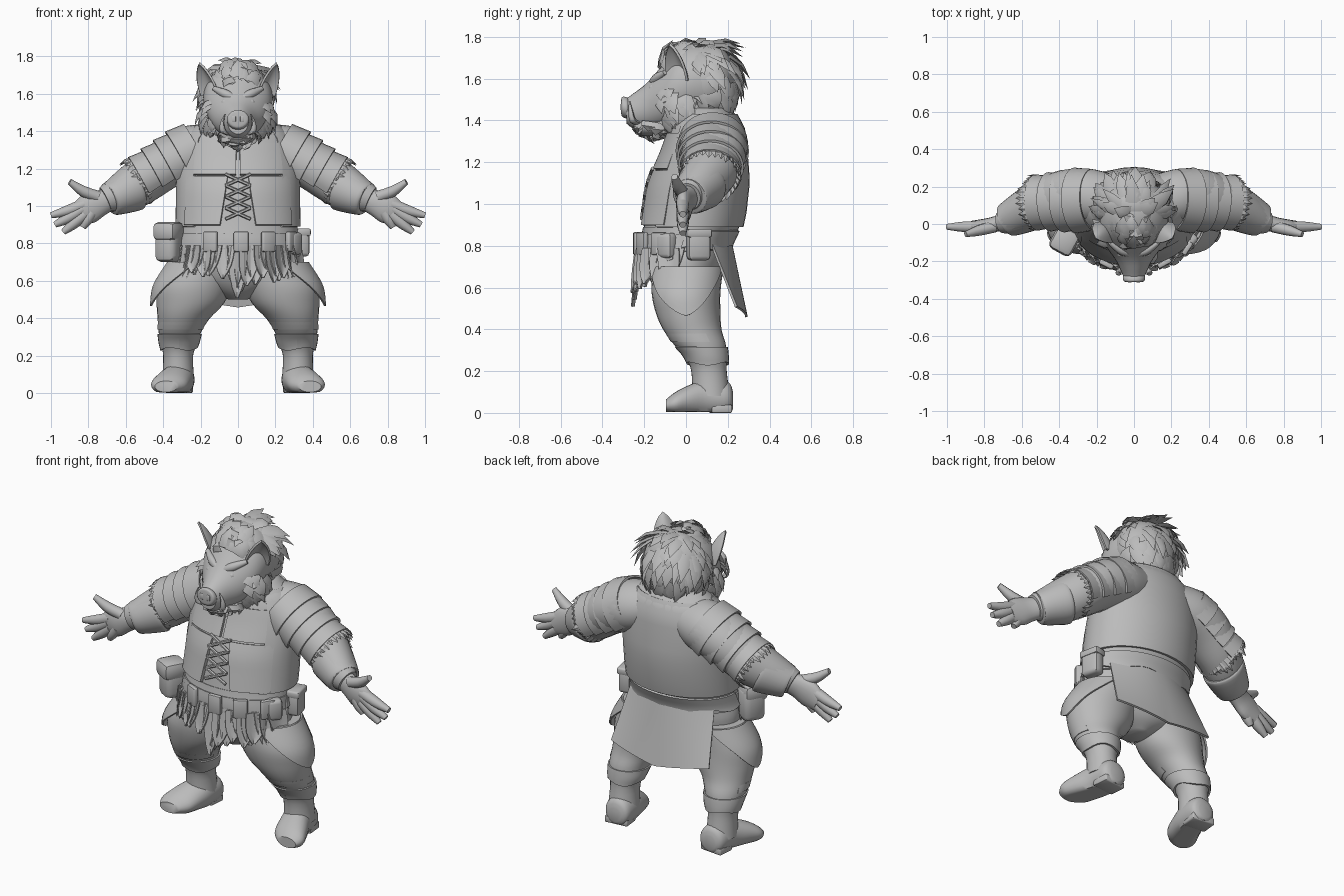
import bpy, bmesh, math, random
from mathutils import Vector, Matrix

random.seed(4)
X, Y, Z = Vector((1, 0, 0)), Vector((0, 1, 0)), Vector((0, 0, 1))
if "Cube" in bpy.data.objects:
    bpy.data.objects.remove(bpy.data.objects["Cube"])

grey = bpy.data.materials.new("plain grey")
grey.use_nodes = True
grey.diffuse_color = (.5, .5, .5, 1)
grey.node_tree.nodes["Principled BSDF"].inputs["Base Color"].default_value = (.5, .5, .5, 1)


def finish(name, bm, mirror=False, thick=0, angle=45):
    bmesh.ops.remove_doubles(bm, verts=bm.verts, dist=.0005)
    bmesh.ops.recalc_face_normals(bm, faces=bm.faces)
    if thick:
        bmesh.ops.solidify(bm, geom=bm.faces[:], thickness=thick)
        bmesh.ops.recalc_face_normals(bm, faces=bm.faces)
    mesh = bpy.data.meshes.new(name)
    bm.to_mesh(mesh)
    bm.free()
    mesh.materials.append(grey)
    obj = bpy.data.objects.new(name, mesh)
    bpy.context.collection.objects.link(obj)
    bpy.ops.object.select_all(action='DESELECT')
    obj.select_set(True)
    bpy.context.view_layer.objects.active = obj
    bpy.ops.object.shade_smooth_by_angle(angle=math.radians(angle))
    if mirror:
        obj.modifiers.new("mirror", 'MIRROR').use_mirror_merge = False


def spline(rows, steps=4):
    """Smooth curve through rows of numbers."""
    rows, out = [Vector(r) for r in rows], []
    for i in range(len(rows) - 1):
        a, b, c, d = (rows[min(max(k, 0), len(rows) - 1)] for k in range(i - 1, i + 3))
        for s in range(steps):
            t = s / steps
            out.append(b + (c - a) * (t / 2) + (a * 2 - b * 5 + c * 4 - d) * (t * t / 2)
                       + (b * 3 - a - c * 3 + d) * (t ** 3 / 2))
    return out + [rows[-1]]


def loft(bm, rows, hint, axis=None, n=20, steps=4, floor=-1):
    """Skin elliptical rings given as x, y, z, side radius, hint radius."""
    rows = spline(rows, steps)
    axis = axis or (rows[-1].to_3d() - rows[0].to_3d()).normalized()
    u = axis.cross(hint).normalized()
    v = u.cross(axis)
    rings = []
    for r in rows:
        ring = []
        for k in range(n):
            t = math.tau * k / n
            p = r.to_3d() + u * r[3] * math.cos(t) + v * r[4] * math.sin(t)
            p.z = max(p.z, floor)
            ring.append(bm.verts.new(p))
        rings.append(ring)
    for a, b in zip(rings, rings[1:]):
        for k in range(n):
            j = (k + 1) % n
            bm.faces.new((a[k], a[j], b[j], b[k]))
    bm.faces.new(rings[0])
    bm.faces.new(rings[-1])
    return bm


def grid(bm, f, nu, nv):
    rows = [[bm.verts.new(f(i / nu, j / nv)) for i in range(nu + 1)] for j in range(nv + 1)]
    for a, b in zip(rows, rows[1:]):
        for i in range(nu):
            bm.faces.new((a[i], a[i + 1], b[i + 1], b[i]))
    return bm


def skin(rows, a, z, off=0):
    """Point on a vertical loft; angle zero faces front."""
    rows = sorted(spline(rows), key=lambda r: r.z)
    z = min(max(z, rows[0].z), rows[-1].z)
    k = next(i for i in range(1, len(rows)) if rows[i].z >= z)
    r = rows[k - 1].lerp(rows[k], (z - rows[k - 1].z) / (rows[k].z - rows[k - 1].z))
    return Vector((r[0] + (r[3] + off) * math.sin(a), r[1] - (r[4] + off) * math.cos(a), z))


def panel(name, rows, a, b, low, high, off, thick=.02, mirror=False, flare=0, wave=0, open_low=0):
    def f(u, v):
        z = low + (high - low) * v + wave * math.sin(u * 19) * (1 - v)
        return skin(rows, a + open_low * (1 - v) * (1 - u) + (b - a) * u, z, off + flare * (1 - v))
    finish(name, grid(bmesh.new(), f, 28, 8), mirror, thick)


def block(name, at, size, turn=0, mirror=False, round=.02):
    bm = bmesh.new()
    m = Matrix.Translation(at) @ Matrix.Rotation(turn, 4, 'Z') @ Matrix.Diagonal((*size, 1))
    bmesh.ops.create_cube(bm, size=1, matrix=m)
    bmesh.ops.bevel(bm, geom=bm.edges[:], offset=round, segments=2, profile=.5, affect='EDGES')
    finish(name, bm, mirror)


def tuft(bm, base, way, normal, length, width):
    """Flat curved lock of hair ending in a point."""
    way = way.normalized()
    side = way.cross(normal).normalized() * width
    lift = normal.normalized() * width * .35
    mid = base + way * length * .5 + lift
    tip = bm.verts.new(base + way * length)
    a = [bm.verts.new(base + d) for d in (side, lift, -side, -lift)]
    b = [bm.verts.new(mid + d * .8) for d in (side, lift, -side, -lift)]
    for k in range(4):
        j = (k + 1) % 4
        bm.faces.new((a[k], a[j], b[j], b[k]))
        bm.faces.new((b[k], b[j], tip))


# Torso and legs
torso = [(0, .01, .5, .05, .07), (0, .01, .55, .17, .13), (0, 0, .62, .31, .165), (0, -.005, .72, .33, .195),
         (0, -.005, .8, .315, .21), (0, .03, .9, .315, .23), (0, .045, 1, .315, .23), (0, .06, 1.1, .315, .228),
         (0, .085, 1.25, .31, .195), (0, .1, 1.38, .27, .165), (0, .1, 1.46, .17, .11)]
finish("torso", loft(bmesh.new(), torso, Y, Z, 40))
leg = [(.18, .01, .7, .19, .17), (.23, 0, .58, .2, .165), (.255, .01, .48, .18, .155),
       (.29, .03, .4, .14, .14), (.31, .065, .33, .115, .125), (.315, .095, .27, .1, .1),
       (.32, .11, .2, .08, .085), (.32, .12, .08, .085, .09)]
finish("leg", loft(bmesh.new(), leg, Y, Z, 28), True)
panel("boot_cuff", leg, 0, math.tau, .235, .315, .008, .018, True, .004, .008)
panel("boot_fold", leg, 0, math.tau, .1, .135, .0, .012, True)
panel("knee_fold", leg, -1.4, 2, .34, .38, .0, .015, True, .004)
foot = [(.31, .225, .06, .04, .04), (.31, .2, .07, .075, .08), (.32, .1, .07, .085, .09),
        (.345, .02, .06, .095, .075), (.37, -.05, .045, .095, .055), (.385, -.095, .035, .06, .03)]
finish("boot", loft(bmesh.new(), foot, Z, Y, 24, 4, .004), True)
block("heel", (.315, .165, .02), (.14, .1, .04), .1, True, .008)


# Pointed side drapes over the thighs
def drape(u, v):
    point = 1 - abs(u * 2 - 1) ** 1.5
    return skin(leg, .25 + 2.5 * u, .7 - .235 * point * v, .01 + .027 * v * point)


finish("thigh_drape", grid(bmesh.new(), drape, 20, 8), True, .01)

# Jacket
panel("jacket_back", torso, .8, math.tau - .8, .89, 1.43, .012, .018, False, .008)
panel("jacket_front", torso, .17, 1, .9, 1.16, .015, .02, True, .012, 0, .12)
panel("chest_plate", torso, .03, .8, 1.17, 1.34, .012, .022, True, .006)
panel("collar", torso, 0, math.tau, 1.34, 1.43, .008, .018)

# Lacing
bm = bmesh.new()
for k in range(4):
    z = .93 + k * .06
    for s in (-1, 1):
        p, q = skin(torso, -.2 * s, z, .022), skin(torso, .2 * s, z + .06, .022)
        loft(bm, [(*p, .009, .009), (*q, .009, .009)], Y, None, 6, 1)
finish("lacing", bm)

# Belts, buckles and pouches
panel("belt", torso, 0, math.tau, .775, .855, .012, .02)
panel("sash", torso, -1.5, 1.5, .84, .89, .004, .02, False, 0, .008)
panel("back_sash", torso, 1.5, math.tau - 1.5, .79, .87, .012, .02, False, .01, .012)
panel("lower_belt", torso, -1.1, 1.3, .735, .775, .018, .015, False, 0, .01)
for a in (-.45, .05, .5, 1):
    block("belt_buckle", skin(torso, a, .81, .024), (.08, .03, .11), a, False, .01)
block("left_pouch", (.34, .06, .805), (.07, .11, .15), .2)
block("left_pouch_flap", (.342, .06, .86), (.076, .12, .04), .2, False, .01)
block("small_pouch", (.295, -.09, .8), (.09, .07, .12), .9)
block("right_pouch", (-.37, -.08, .8), (.125, .13, .2), -.5, False, .035)
block("right_pouch_flap", (-.372, -.09, .865), (.135, .14, .1), -.5, False, .03)

# Ragged front skirt
bm = bmesh.new()
for k in range(27):
    a = -1.3 + k * .1
    end = random.uniform(.58, .65) - (.13 * max(0, 1 - abs(a) * 4))
    w, twist = random.uniform(.035, .055), random.uniform(-.03, .03)
    out, top = Vector((math.sin(a), -math.cos(a), 0)), skin(torso, a, .79, .008 + .01 * (k % 2))
    along = Vector((math.cos(a), math.sin(a), 0))

    def rag(u, v):
        x = (u - .5) * 2 * w * (1.1 - v ** 3) + twist * v
        return top + along * x + out * (.025 * v + .006 * math.cos(u * 6)) - Z * (top.z - end) * v
    grid(bm, rag, 4, 5)
finish("ragged_skirt", bm, False, .006)


# Back tail of the coat
def tail(u, v):
    s = u * 2 - 1
    drop = .38 - .05 * abs(s)
    return Vector((s * (.27 + .05 * v), .215 - .1 * s * s * (1 - v * .5) + .08 * v, .84 - drop * v))


finish("coat_tail", grid(bmesh.new(), tail, 24, 8), False, .012)

# Arms and hands
arm = [(.1, .14, 1.33, .13, .115), (.22, .15, 1.3, .15, .142), (.36, .14, 1.24, .15, .135),
       (.48, .12, 1.16, .13, .13), (.57, .08, 1.1, .115, .12), (.65, .04, 1.06, .095, .095),
       (.71, .01, 1.035, .06, .07)]
finish("arm", loft(bmesh.new(), arm, Z, None, 24), True)
bracer = [(.55, .085, 1.1, .113, .118), (.57, .075, 1.09, .118, .123), (.67, .025, 1.042, .095, .095),
          (.69, .02, 1.04, .08, .085)]
finish("bracer", loft(bmesh.new(), bracer, Z, None, 24), True, 0, 30)
palm = [(.68, .02, 1.04, .05, .06), (.74, 0, 1.015, .042, .07), (.8, -.01, .985, .038, .08),
        (.86, -.01, .955, .028, .06)]
hand = loft(bmesh.new(), palm, Z, None, 16)
fingers = [((.75, 1.05), (.83, 1.08), (.9, 1.13)), ((.82, 1.01), (.91, .975), (1, .95)),
           ((.83, .985), (.91, .935), (.98, .9)), ((.82, .955), (.88, .905), (.935, .86)),
           ((.78, .965), (.81, .92), (.83, .885))]
for k, path in enumerate(fingers):
    rows = [(x, -.015 - .02 * j * (k == 0), z, r, r) for j, ((x, z), r) in enumerate(zip(path, (.032, .029, .016)))]
    loft(hand, rows, Y, None, 10, 3)
finish("hand", hand, True)

# Layered shoulder guards with fur trim
start, stop = Vector((.23, .13, 1.3)), Vector((.52, .115, 1.14))
axis = (stop - start).normalized()
across = axis.cross(Z).normalized()
up = across.cross(axis)


def around(t, a, r):
    return start.lerp(stop, t) + (up * math.cos(a) + across * math.sin(a) * 1.08) * r


for k in range(4):
    def guard(u, v):
        return around(k * .24 + .32 * v - .04, (u - .5) * 4.4, .151 - .008 * k + .012 * v)
    finish("shoulder_guard", grid(bmesh.new(), guard, 22, 4), True, .012, 35)
fur = bmesh.new()
for k in range(30):
    a = math.tau * k / 30
    n = around(0, a, 1) - start
    tuft(fur, around(.95, a, .122), axis + n * random.uniform(0, .2), n, random.uniform(.05, .08), .022)
finish("arm_fur", fur, True, 0, 25)

# Head, snout and face
head = [(0, .2, 1.58, .08, .1), (0, .14, 1.58, .16, .17), (0, .04, 1.58, .185, .19), (0, -.05, 1.555, .18, .18),
        (0, -.12, 1.505, .15, .15), (0, -.19, 1.465, .1, .112), (0, -.25, 1.445, .07, .085),
        (0, -.285, 1.445, .055, .06)]
finish("head", loft(bmesh.new(), head, Z, Y, 28))
nose = [(0, -.27, 1.455, .05, .045), (0, -.285, 1.46, .06, .052), (0, -.305, 1.465, .055, .048),
        (0, -.31, 1.465, .04, .035)]
finish("nose", loft(bmesh.new(), nose, Z, Y, 18))
jaw = [(0, -.08, 1.4, .12, .07), (0, -.16, 1.375, .09, .05), (0, -.22, 1.37, .06, .04), (0, -.25, 1.375, .035, .02)]
finish("jaw", loft(bmesh.new(), jaw, Z, Y, 18))
tusk = [(.05, -.23, 1.385, .018, .018), (.08, -.255, 1.4, .016, .016), (.085, -.265, 1.445, .011, .011),
        (.07, -.27, 1.49, .003, .003)]
finish("tusk", loft(bmesh.new(), tusk, Y, None, 8), True)
brow = [(.02, -.16, 1.575, .02, .02), (.07, -.142, 1.6, .024, .022), (.13, -.1, 1.63, .012, .012)]
finish("brow", loft(bmesh.new(), brow, Y, None, 10), True)
bm = bmesh.new()
bmesh.ops.create_uvsphere(bm, u_segments=12, v_segments=8, radius=.018,
                          matrix=Matrix.Translation((.072, -.16, 1.555)))
finish("eye", bm, True)
block("nostril_rim", (.022, -.307, 1.465), (.022, .012, .035), 0, True, .005)


# Cupped ears
def ear(u, v):
    s = (u - .5) * 2
    w = .072 * (1 - v) ** .8 * (1 + v)
    side, back = Vector((.7, .7, 0)), Vector((-.6, .7, 0))
    mid = Vector((.15, -.04, 1.59)).lerp(Vector((.205, -.075, 1.77)), v)
    return mid + side * s * w + back * (1 - s * s) * w * .7


finish("ear", grid(bmesh.new(), ear, 10, 8), True, .012)

# Mane, forelock, cheek hair and beard
core = bmesh.new()
bmesh.ops.create_uvsphere(core, u_segments=24, v_segments=16, radius=1,
                          matrix=Matrix.Translation((0, .1, 1.59)) @ Matrix.Diagonal((.185, .14, .185, 1)))
finish("mane_core", core)


def hair(name, centre, size, count, flow, keep, length, lift):
    bm, made = bmesh.new(), 0
    while made < count:
        n = Vector([random.gauss(0, 1) for _ in range(3)]).normalized()
        if keep(n):
            base = centre + Vector([a * b for a, b in zip(n, size)]) * .98
            way = flow - n * flow.dot(n) + n * lift
            tuft(bm, base, way, n, random.uniform(.6, 1.2) * length, random.uniform(.025, .045))
            made += 1
    finish(name, bm, False, 0, 50)


hair("mane", Vector((0, .1, 1.585)), (.185, .14, .185), 110, Vector((0, .35, -.9)),
     lambda n: n.y > -.4 and n.z > -.8, .14, .04)
hair("forelock", Vector((0, -.01, 1.585)), (.14, .135, .18), 45, Vector((0, .9, .5)),
     lambda n: n.z > .35 and n.y > -.9, .1, .06)
hair("cheek_hair", Vector((0, -.03, 1.5)), (.18, .12, .14), 90, Vector((0, .35, -.8)),
     lambda n: abs(n.x) > .55 and n.y > -.7 and n.z < .6, .11, .18)
hair("beard", Vector((0, -.15, 1.39)), (.1, .08, .05), 35, Vector((0, -.15, -1)),
     lambda n: n.z < .1, .06, .2)
